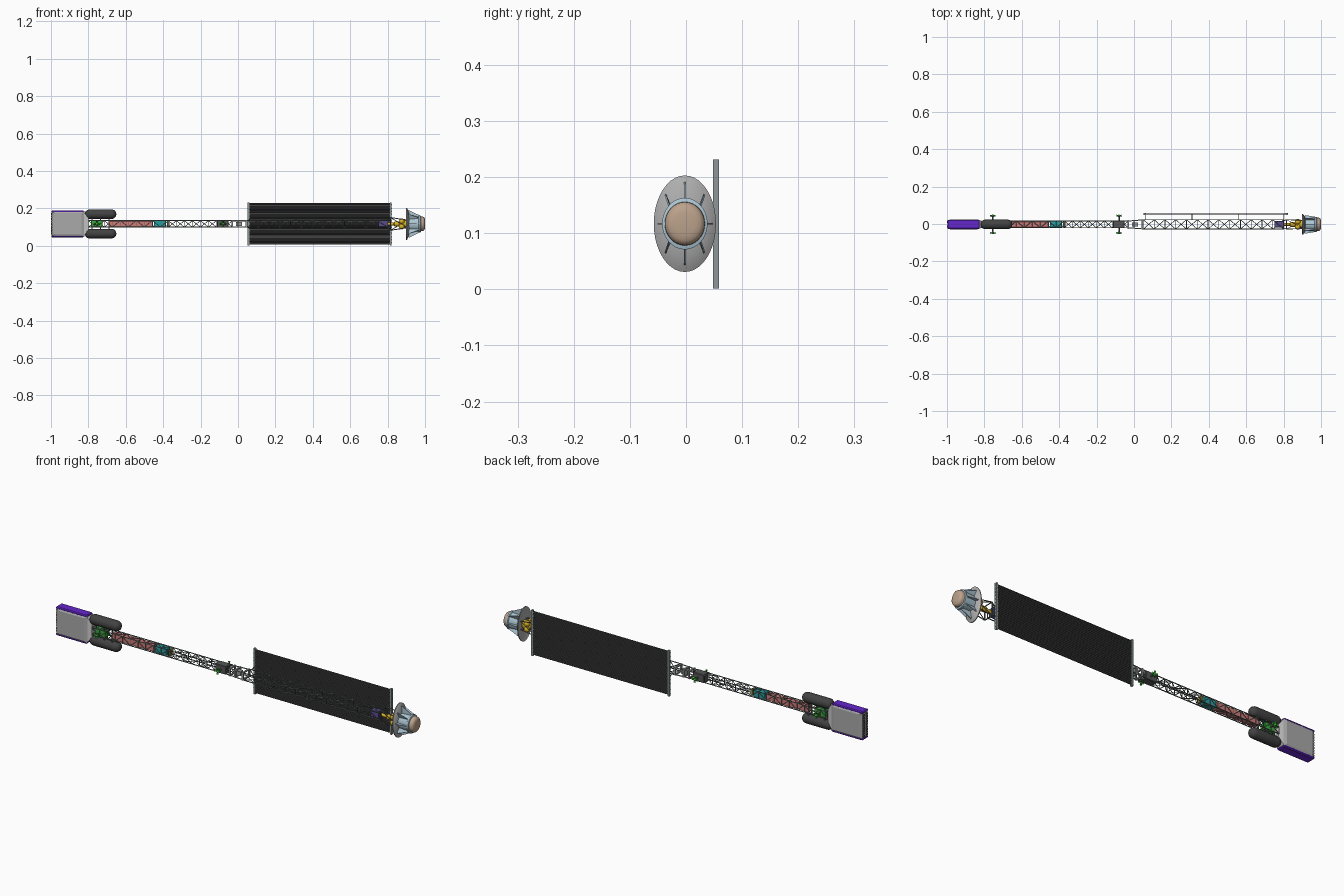
import bpy, bmesh, math
from mathutils import Vector, Matrix

if "Cube" in bpy.data.objects:
    bpy.data.objects.remove(bpy.data.objects["Cube"])

ZC = 0.117          # height of the ship's axis
Y0 = -0.002


def P(x, y, z):
    return Vector((x, y + Y0, z + ZC))


def finish(name, bm, col=None, smooth=False):
    bmesh.ops.recalc_face_normals(bm, faces=bm.faces)
    me = bpy.data.meshes.new(name)
    bm.to_mesh(me)
    bm.free()
    if smooth:
        me.shade_smooth()
        me.set_sharp_from_angle(angle=math.radians(35))
    ob = bpy.data.objects.new(name, me)
    bpy.context.collection.objects.link(ob)
    if col:
        mat = bpy.data.materials.get(str(col)) or bpy.data.materials.new(str(col))
        mat.diffuse_color = (*col, 1)
        mat.use_nodes = True
        mat.node_tree.nodes["Principled BSDF"].inputs["Base Color"].default_value = mat.diffuse_color
        me.materials.append(mat)
    return ob


def rod(bm, a, b, r, r2=None, n=6):
    a, b = P(*a), P(*b)
    d = b - a
    m = Matrix.Translation((a + b) / 2) @ d.to_track_quat('Z', 'Y').to_matrix().to_4x4()
    bmesh.ops.create_cone(bm, cap_ends=True, segments=n, radius1=r,
                          radius2=r if r2 is None else r2, depth=d.length, matrix=m)


def box(bm, x0, x1, y0, y1, z0, z1):
    m = Matrix.Translation(P((x0 + x1) / 2, (y0 + y1) / 2, (z0 + z1) / 2))
    bmesh.ops.create_cube(bm, size=1, matrix=m @ Matrix.Diagonal((x1 - x0, y1 - y0, z1 - z0, 1)))


def ball(bm, c, r):
    bmesh.ops.create_uvsphere(bm, u_segments=16, v_segments=10, radius=r,
                              matrix=Matrix.Translation(P(*c)))


def lathe(bm, prof, n=32, sy=1, sz=1, y=0, z=0):
    rings = []
    for x, r in prof:
        rings.append([bm.verts.new(P(x, y + sy * r * math.cos(2 * math.pi * i / n),
                                     z + sz * r * math.sin(2 * math.pi * i / n))) for i in range(n)])
    for a, b in zip(rings, rings[1:]):
        for i in range(n):
            bm.faces.new((a[i], a[i - 1], b[i - 1], b[i]))
    bm.faces.new(rings[0])
    bm.faces.new(rings[-1])


def truss(name, x0, x1, n, hy, hz, r, col):
    bm = bmesh.new()
    c = [(-hy, -hz), (hy, -hz), (hy, hz), (-hy, hz)]
    for p in c:
        rod(bm, (x0, *p), (x1, *p), r)
    step = (x1 - x0) / n
    for i in range(n + 1):
        x = x0 + i * step
        for k in range(4):
            a, b = c[k], c[(k + 1) % 4]
            rod(bm, (x, *a), (x, *b), r * .75, n=5)
            if i < n:
                if i % 2:
                    a, b = b, a
                rod(bm, (x, *a), (x + step, *b), r * .7, n=5)
    return finish(name, bm, col)


STEEL, DARK, BLACK = (.13, .15, .15), (.09, .09, .09), (.055, .055, .055)
GREEN, PURPLE, PINK = (.04, .42, .04), (.13, .02, .6), (.62, .2, .19)
TEAL, GOLD, BLUE, TAN = (.02, .35, .36), (.7, .45, .02), (.42, .57, .66), (.5, .36, .26)

# Drive block: flat housing with raised bevelled faces, coloured top and bottom slabs
bm = bmesh.new()
box(bm, -.995, -.825, -.021, .021, -.062, .062)
finish('drive_housing', bm, (.4, .4, .4))
for s, nm in ((-1, 'front'), (1, 'back')):
    bm = bmesh.new()
    lo = [bm.verts.new(P(x, s * .021, z)) for x, z in ((-.993, -.068), (-.822, -.068), (-.822, .068), (-.993, .068))]
    hi = [bm.verts.new(P(x, s * .027, z)) for x, z in ((-.982, -.057), (-.838, -.057), (-.838, .057), (-.982, .057))]
    bm.faces.new(lo)
    bm.faces.new(hi)
    for i in range(4):
        bm.faces.new((lo[i - 1], lo[i], hi[i], hi[i - 1]))
    finish('drive_face_' + nm, bm, (.4, .4, .4))
for s, nm in ((-1, 'bottom'), (1, 'top')):
    bm = bmesh.new()
    box(bm, -.998, -.825, -.024, .024, *sorted((s * .06, s * .072)))
    bmesh.ops.bevel(bm, geom=bm.edges[:], offset=.004, segments=1, affect='EDGES')
    finish('drive_slab_' + nm, bm, PURPLE)
bm = bmesh.new()
for i in range(9):
    for y in (-.012, .012):
        z = -.052 + i * .013
        rod(bm, (-.99, y, z), (-1, y, z), .004, .006, 10)
finish('exhaust_nozzles', bm, DARK)
bm = bmesh.new()
q0 = [bm.verts.new(P(-.826, y, z)) for y, z in ((-.022, -.065), (.022, -.065), (.022, .065), (-.022, .065))]
q1 = [bm.verts.new(P(-.80, y, z)) for y, z in ((-.016, -.035), (.016, -.035), (.016, .035), (-.016, .035))]
bm.faces.new(q0)
bm.faces.new(q1)
for i in range(4):
    bm.faces.new((q0[i - 1], q0[i], q1[i], q1[i - 1]))
finish('drive_adapter', bm)

# Propellant tanks: long capsules above and below the spine
R, A, B = .0255, -.794, -.676
arc = [math.radians(5 + 17 * i) for i in range(6)]
prof = [(A - R * math.cos(t), R * math.sin(t)) for t in arc]
prof += [(B + R * math.cos(t), R * math.sin(t)) for t in reversed(arc)]
for s, nm in ((-1, 'lower'), (1, 'upper')):
    bm = bmesh.new()
    lathe(bm, prof, 28, z=s * .052)
    finish(nm + '_tank', bm, BLACK, True)
bm = bmesh.new()
for x in (-.78, -.735, -.69):
    for y in (-.012, .012):
        rod(bm, (x, y, -.04), (x, y, .04), .003)
finish('tank_struts', bm, STEEL)

# Spine trusses
truss('rear_truss', -.80, -.03, 18, .018, .017, .0026, STEEL)
truss('front_truss', .05, .80, 13, .025, .018, .0026, STEEL)
bm = bmesh.new()
for y in (-.018, .018):
    for z in (-.017, .017):
        rod(bm, (-.03, y, z), (.05, y * 1.35, z), .003)
for x, h in ((-.03, .021), (.0, .02), (.045, .024)):
    for s in (-1, 1):
        box(bm, x - .004, x + .004, -h, h, s * .017 - .003, s * .017 + .003)
        box(bm, x - .004, x + .004, s * h - .003, s * h + .003, -.02, .02)
box(bm, -.012, .022, -.011, .011, -.011, .011)
finish('joint_section', bm, (.3, .32, .32))

# Equipment carried inside the spine
for nm, x0, x1, h, col in (('cargo_bay', -.69, -.455, .0155, PINK), ('teal_module', -.45, -.385, .0165, TEAL),
                           ('small_module', -.38, -.367, .014, (.35, .33, .08)),
                           ('rear_avionics', -.785, -.725, .0165, GREEN),
                           ('mid_avionics', -.112, -.052, .0205, DARK),
                           ('docking_module', .75, .80, .017, (.1, .07, .26))):
    bm = bmesh.new()
    box(bm, x0, x1, -h, h, -h, h)
    bmesh.ops.bevel(bm, geom=bm.edges[:], offset=.002, segments=1, affect='EDGES')
    finish(nm, bm, col)

# Steering thrusters on short arms
for x, nm in ((-.755, 'rear'), (-.08, 'mid')):
    arms, jets = bmesh.new(), bmesh.new()
    for s in (-1, 1):
        rod(arms, (x, s * .015, 0), (x, s * .042, 0), .004, n=8)
        ball(jets, (x, s * .045, 0), .0075)
        for dx, dz in ((1, 0), (-1, 0), (0, 1), (0, -1)):
            rod(jets, (x + dx * .004, s * .045, dz * .004), (x + dx * .014, s * .047, dz * .014), .0025, .0055, 10)
    finish(nm + '_thruster_arms', arms, STEEL)
    finish(nm + '_thrusters', jets, GREEN, True)

# Radiator: a sheet of parallel tubes between two end manifolds
YR, HP, N = .0555, .113, 26
bm = bmesh.new()
box(bm, .06, .815, YR - .001, YR + .001, -HP + .004, HP - .004)
for i in range(N):
    z = (-HP + .006) + i * (2 * HP - .012) / (N - 1)
    rod(bm, (.058, YR, z), (.817, YR, z), .0036, n=6)
finish('radiator_tubes', bm, BLACK)
bm = bmesh.new()
for x in (.057, .817):
    box(bm, x - .005, x + .005, YR - .0055, YR + .0055, -.1155, .1145)
    for i in range(13):
        z = -.102 + i * .017
        rod(bm, (x - .007, YR, z), (x + .007, YR, z), .004, n=8)
finish('radiator_manifolds', bm, (.27, .31, .32))
bm = bmesh.new()
for x in (.06, .31, .56, .80):
    for z in (-.018, .018):
        rod(bm, (x, .025, z), (x, YR, z * 1.4), .002)
finish('radiator_mounts', bm, STEEL)

# Capsule support frame and golden tanks
bm = bmesh.new()
c0 = [(-.025, -.034), (.025, -.034), (.025, .034), (-.025, .034)]
c1 = [(-.022, -.02), (.022, -.02), (.022, .02), (-.022, .02)]
for k in range(4):
    rod(bm, (.815, *c0[k]), (.908, *c1[k]), .0025)
    rod(bm, (.815, *c0[k]), (.908, *c1[(k + 1) % 4]), .0018)
    rod(bm, (.815, *c0[k]), (.815, *c0[k - 1]), .0025)
    rod(bm, (.795, .7 * c0[k][0], c0[k][1] * .5), (.815, *c0[k]), .0025)
finish('capsule_frame', bm, STEEL)
bm = bmesh.new()
rod(bm, (.80, 0, 0), (.91, 0, 0), .008, n=12)
lathe(bm, [(.832, .008), (.838, .013), (.86, .013), (.866, .02), (.9, .022), (.907, .014)], 20)
for y in (-.014, .014):
    for z in (-.014, .014):
        ball(bm, (.876, y, z), .015)
finish('golden_tanks', bm, GOLD, True)

# Elliptical shield dish, ribbed capsule and rounded nose
bm = bmesh.new()
lathe(bm, [(.918, .03), (.914, .062), (.906, .08), (.903, .086), (.899, .086), (.902, .075), (.907, .03)],
      40, sy=.645)
finish('shield_dish', bm, (.42, .42, .42), True)
bm = bmesh.new()
lathe(bm, [(.91, .038), (.965, .041), (.968, .046), (.976, .046), (.978, .041)], 32, sy=.88)
finish('capsule_body', bm, BLUE, True)
bm = bmesh.new()
for i in range(8):
    t = i * math.pi / 4
    c, s = math.cos(t), math.sin(t)
    side = Vector((0, -s, c)) * .0014
    pts = [(.908, .03, .03), (.913, .049, .074), (.925, .048, .068), (.972, .04, .045), (.972, .03, .03)]
    f = [[bm.verts.new(P(x, ry * c, rz * s) + k * side) for x, ry, rz in pts] for k in (-1, 1)]
    bm.faces.new(f[0])
    bm.faces.new(f[1])
    for j in range(5):
        bm.faces.new((f[0][j - 1], f[0][j], f[1][j], f[1][j - 1]))
finish('capsule_fins', bm, BLUE)
bm = bmesh.new()
lathe(bm, [(.975, .039), (.988, .0385), (.994, .036), (.998, .03), (1.0, .02), (1.0, .002)], 32, sy=.92)
finish('capsule_nose', bm, TAN, True)
